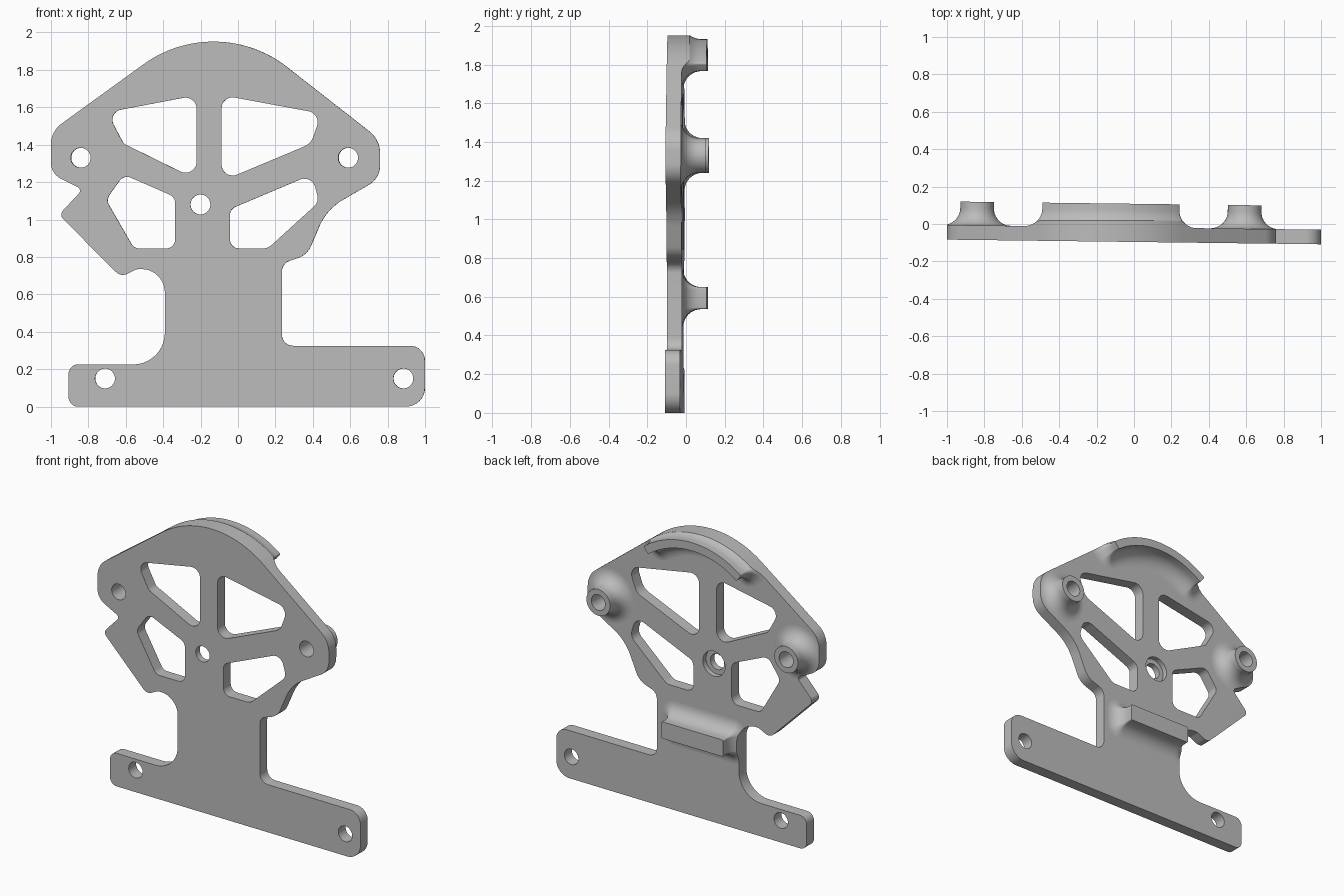
import bpy, bmesh, math
from mathutils import Vector

if "Cube" in bpy.data.objects:
    bpy.data.objects.remove(bpy.data.objects["Cube"])

THICK = 0.078      # plate thickness
HEIGHT = 0.126     # how far bosses and ribs rise behind the plate
FILLET = 0.092     # flare at the foot of bosses and ribs
HOLE_R = 0.053

grey = bpy.data.materials.new("grey")
grey.diffuse_color = (0.5, 0.5, 0.5, 1)
grey.use_nodes = True
grey.node_tree.nodes["Principled BSDF"].inputs["Base Color"].default_value = grey.diffuse_color


def rounded(corners, seg=10):
    """Polygon of (x, z, radius) corners turned into a smooth contour."""
    pts = []
    n = len(corners)
    for i, (x, z, r) in enumerate(corners):
        p = Vector((x, z))
        a = (Vector(corners[i - 1][:2]) - p).normalized()
        b = (Vector(corners[(i + 1) % n][:2]) - p).normalized()
        half = a.angle(b) / 2
        c = p + (a + b).normalized() * (r / math.sin(half))
        t0 = p + a * (r / math.tan(half)) - c
        t1 = p + b * (r / math.tan(half)) - c
        turn = math.atan2(t0.x * t1.y - t0.y * t1.x, t0.dot(t1))
        steps = max(3, seg if r < 0.3 else seg * 4)
        for k in range(steps + 1):
            w = turn * k / steps
            pts.append((c.x + t0.x * math.cos(w) - t0.y * math.sin(w),
                        c.y + t0.x * math.sin(w) + t0.y * math.cos(w)))
    return pts


def circle(x, z, r, n=40):
    return [(x + r * math.cos(2 * math.pi * i / n),
             z + r * math.sin(2 * math.pi * i / n)) for i in range(n)]


def loft(name, rings):
    """Solid through rings of (contour, y), capped at both ends."""
    bm = bmesh.new()
    loops = [[bm.verts.new((x, y, z)) for x, z in pts] for pts, y in rings]
    n = len(loops[0])
    for lo, hi in zip(loops, loops[1:]):
        for i in range(n):
            j = (i + 1) % n
            bm.faces.new((lo[i], lo[j], hi[j], hi[i]))
    bm.faces.new(loops[0])
    bm.faces.new(loops[-1])
    bmesh.ops.recalc_face_normals(bm, faces=bm.faces[:])
    me = bpy.data.meshes.new(name)
    bm.to_mesh(me)
    bm.free()
    me.materials.append(grey)
    ob = bpy.data.objects.new(name, me)
    bpy.context.collection.objects.link(ob)
    return ob


def prism(name, pts, y0, y1):
    return loft(name, [(pts, y0), (pts, y1)])


def boolean(ob, tool, op):
    bpy.context.view_layer.objects.active = ob
    m = ob.modifiers.new("cut", 'BOOLEAN')
    m.operation, m.object, m.solver = op, tool, 'EXACT'
    bpy.ops.object.modifier_apply(modifier=m.name)


def cut(ob, pts, y0=-1, y1=1):
    tool = prism("cutter", pts, y0, y1)
    boolean(ob, tool, 'DIFFERENCE')
    bpy.data.objects.remove(tool)


def flared(name, place, half_len, half_wid, radius):
    """Raised feature with a concave flare; place maps (s, t) to (x, z)."""
    steps = [(FILLET * (1 - math.sin(a)), FILLET * (1 - math.cos(a)))
             for a in (math.pi / 2 * k / 10 for k in range(11))]
    prof = [(FILLET, -0.002)] + steps[::1] + [(0, HEIGHT)]
    rings = []
    for d, y in prof:
        pts = []
        for q, (sx, sy) in enumerate(((1, 1), (-1, 1), (-1, -1), (1, -1))):
            for k in range(11):
                a = math.pi / 2 * (q + k / 10.5)
                pts.append((sx * half_len + (radius + d) * math.cos(a),
                            sy * half_wid + (radius + d) * math.sin(a)))
            # intermediate points let the long sides follow a curve
            if q in (0, 2):
                pts += [(sx * half_len * (1 - 2 * k / 24),
                         sy * (half_wid + radius + d)) for k in range(1, 24)
                        if half_len > 0]
        rings.append(([place(s, t) for s, t in pts], y))
    ob = loft(name, rings)
    boolean(ob, envelope, 'INTERSECT')
    return ob


# Plate outline, counter-clockwise from the lower left
outline = rounded([
    (-.905, 0, .05), (1, 0, .10), (1, .325, .08), (.235, .325, .06),
    (.235, .765, .06), (.37, .81, .12), (.475, 1.055, .3), (.76, 1.22, .12),
    (.76, 1.427, .15), (-.116, 2.111, .637), (-1, 1.471, .14),
    (-1, 1.245, .10), (-.83, 1.16, .022), (-.957, 1.025, .035),
    (-.625, .693, .05), (-.54, .735, .05), (-.39, .735, .125),
    (-.39, .225, .17), (-.905, .225, .05)])
envelope = prism("envelope", outline, -1, 1)
plate = prism("plate", outline, -THICK, 0)

# Lightening pockets
for pocket in (
    [(-.22, 1.664, .06), (-.70, 1.573, .055), (-.61, 1.405, .05), (-.22, 1.214, .06)],
    [(-.088, 1.665, .06), (-.088, 1.205, .06), (.39, 1.405, .09), (.447, 1.566, .06)],
    [(-.61, 1.24, .05), (-.705, 1.105, .05), (-.555, .845, .05),
     (-.335, .845, .05), (-.335, 1.12, .05)],
    [(-.043, 1.055, .05), (-.043, .845, .05), (.16, .845, .07),
     (.435, 1.095, .06), (.395, 1.24, .06)],
):
    cut(plate, rounded(pocket))

# Screw holes, and the recess behind the centre one
boss_spots = [(-.84, 1.33), (.59, 1.33)]
for x, z in boss_spots + [(-.2, 1.08), (-.71, .15), (.885, .15)]:
    cut(plate, circle(x, z, HOLE_R))
cut(plate, circle(-.2, 1.08, .085), -.035, 1)

# Hollow mounting bosses
parts = [plate]
for side, (bx, bz) in zip(("left", "right"), boss_spots):
    boss = flared(side + "_boss", lambda s, t: (bx + s, bz + t), 0, 0, .09)
    cut(boss, circle(bx, bz, HOLE_R))
    parts.append(boss)

# Curved rib below the top edge
R = 0.582


def on_arc(s, t):
    a = s / R
    return (-.125 + (R + t) * math.sin(a), 1.322 + (R + t) * math.cos(a))


parts.append(flared("top_rib", on_arc, .37, .018, .01))

# Straight rib across the neck
parts.append(flared("lower_rib", lambda s, t: (-.125 + s, .593 + t), .225, .047, .01))

bpy.data.objects.remove(envelope)

# Slight yaw, and smooth shading with sharp edges kept
for ob in parts:
    ob.rotation_euler.z = -0.0125
    ob.location.y = -0.018
    bpy.ops.object.select_all(action='DESELECT')
    ob.select_set(True)
    bpy.context.view_layer.objects.active = ob
    bpy.ops.object.shade_smooth_by_angle(angle=math.radians(30))
